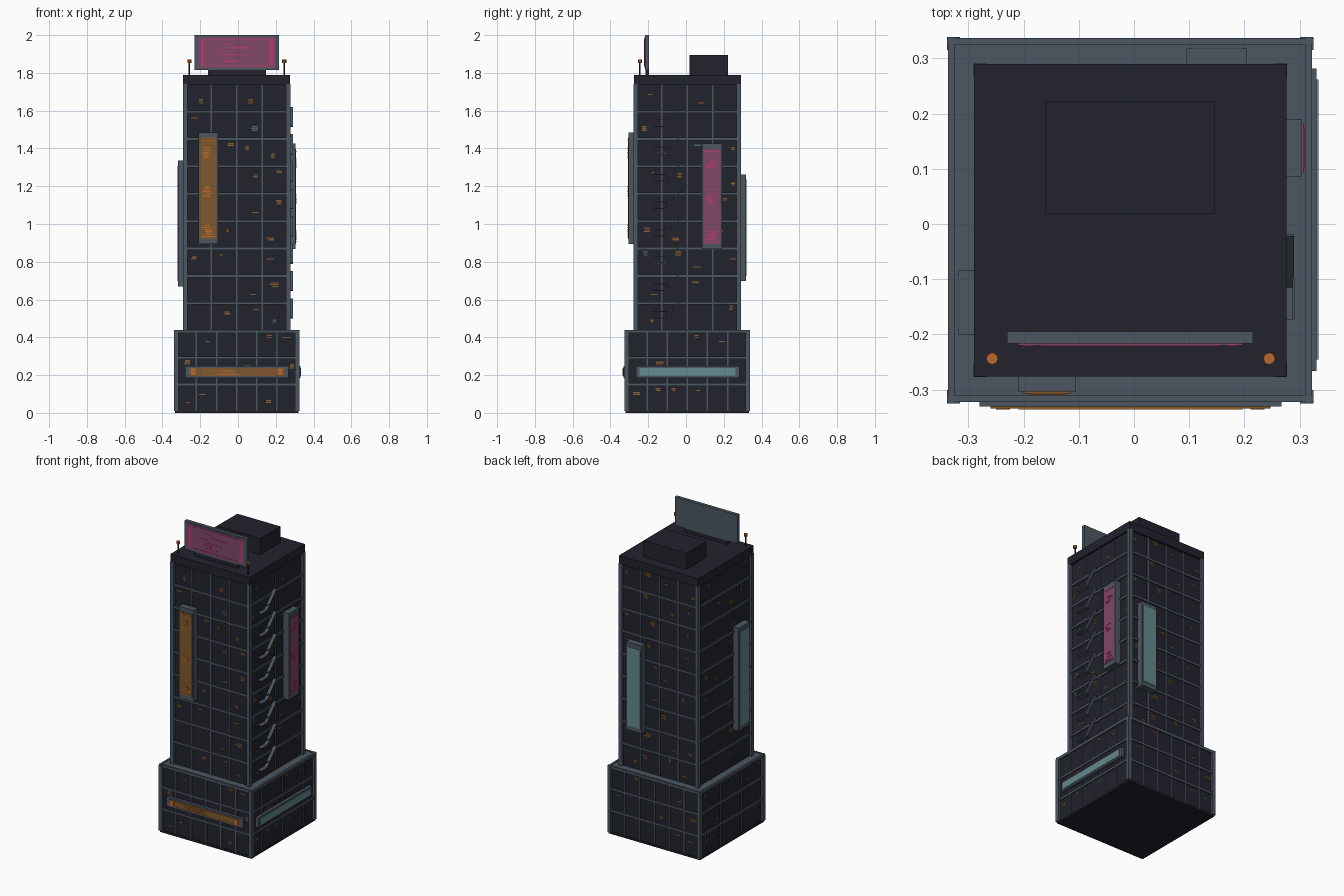
import bpy, bmesh, random
from mathutils import Vector, Matrix

random.seed(7)
if "Cube" in bpy.data.objects:
    bpy.data.objects.remove(bpy.data.objects["Cube"], do_unlink=True)

CX, CY = -0.007, 0.007
FRONT, RIGHT, BACK, LEFT = range(4)
NORMALS = [(0, -1), (1, 0), (0, 1), (-1, 0)]


def material(name, hexa):
    rgb = [int(hexa[i:i + 2], 16) / 255 for i in (0, 2, 4)]
    col = [((c + 0.055) / 1.055) ** 2.4 if c > 0.04 else c / 12.92 for c in rgb] + [1]
    m = bpy.data.materials.new(name)
    m.use_nodes = True
    m.diffuse_color = col
    bsdf = next(n for n in m.node_tree.nodes if n.type == "BSDF_PRINCIPLED")
    bsdf.inputs["Base Color"].default_value = col
    return m


DARK = material("dark wall", "22222d")
STEEL = material("blue grey steel", "4c5662")
AMBER = material("amber window", "8a6030")
COOL = material("cool window", "4a6478")
BROWN = material("dim orange screen", "80592c")
ORANGE = material("bright orange", "b8682f")
PLUM = material("dim pink screen", "804866")
PINK = material("bright pink", "b53c70")
TEAL = material("teal screen", "64898f")


class Part:
    """Collects boxes, then becomes one mesh object."""

    def __init__(self, name, *mats):
        self.name, self.mats, self.bm = name, mats, bmesh.new()

    def box(self, lo, hi, mat=0, turn=None):
        lo, hi = Vector(lo), Vector(hi)
        mid = (lo + hi) / 2
        m = Matrix.Translation(mid) @ (turn or Matrix()) @ Matrix.Diagonal((*(hi - lo), 1))
        verts = bmesh.ops.create_cube(self.bm, size=1, matrix=m)["verts"]
        for f in {f for v in verts for f in v.link_faces}:
            f.material_index = mat

    def block(self, half, z0, z1, mat=0):
        self.box((CX - half, CY - half, z0), (CX + half, CY + half, z1), mat)

    def on_face(self, side, u0, u1, z0, z1, d0, d1, mat=0):
        """Box on a facade: u runs rightward seen from outside, d is the outward distance."""
        nx, ny = NORMALS[side]
        pts = [(CX + nx * d - ny * u, CY + ny * d + nx * u) for u, d in ((u0, d0), (u1, d1))]
        xs, ys = zip(*pts)
        self.box((min(xs), min(ys), z0), (max(xs), max(ys), z1), mat)

    def done(self):
        me = bpy.data.meshes.new(self.name)
        self.bm.normal_update()
        self.bm.to_mesh(me)
        self.bm.free()
        for m in self.mats:
            me.materials.append(m)
        ob = bpy.data.objects.new(self.name, me)
        bpy.context.collection.objects.link(ob)
        return ob


def storey_block(name, wall, post, z0, z1, floors, bays, lit):
    """Dark volume with a steel grid, corner posts and scattered lit windows."""
    body = Part(name + "_walls", DARK)
    body.block(wall, z0, z1)
    body.done()
    grid = Part(name + "_frame", STEEL)
    wins = Part(name + "_windows", AMBER, COOL, BROWN)
    fh, bw = (z1 - z0) / floors, 2 * wall / bays
    for sx in (-1, 1):
        for sy in (-1, 1):
            a, b = post - 0.024, post
            x, y = sorted((sx * a, sx * b)), sorted((sy * a, sy * b))
            grid.box((CX + x[0], CY + y[0], z0), (CX + x[1], CY + y[1], z1))
    for side in range(4):
        for f in range(1, floors):
            z = z0 + f * fh
            grid.on_face(side, -wall, wall, z - 0.007, z + 0.007, wall - 0.01, wall + 0.008)
        for b in range(1, bays):
            u = -wall + b * bw
            grid.on_face(side, u - 0.004, u + 0.004, z0, z1, wall - 0.01, wall + 0.005)
        # Lit windows, each a few short slats
        for f in range(floors):
            for b in range(bays):
                if random.random() > lit:
                    continue
                w = random.uniform(0.02, 0.05)
                u = -wall + b * bw + random.uniform(0.012, bw - w - 0.012)
                z = z0 + f * fh + random.choice((0.3, 0.6, 0.75)) * fh
                mat = random.choices((0, 1, 2), (6, 1, 3))[0]
                for s in range(random.randint(1, 3)):
                    cut = random.uniform(0, w * 0.4)
                    wins.on_face(side, u + cut, u + w, z + s * 0.009, z + s * 0.009 + 0.006,
                                 wall - 0.002, wall + 0.002, mat)
    grid.done()
    wins.done()


# Podium and tower
storey_block("podium", 0.32, 0.332, 0.01, 0.432, 3, 6, 0.4)
storey_block("tower", 0.27, 0.284, 0.435, 1.74, 9, 4, 0.55)
p = Part("podium_edges", STEEL, DARK)
p.block(0.326, 0.422, 0.436)
p.block(0.326, 0.0, 0.012, 1)
for side in range(4):
    p.on_face(side, -0.332, 0.332, 0.422, 0.44, 0.318, 0.33)
p.done()

# Roof cap and plant room
p = Part("roof_cap", DARK)
p.block(0.283, 1.735, 1.79)
p.done()
p = Part("roof_plant_room", DARK)
p.box((-0.16, 0.018, 1.78), (0.147, 0.222, 1.895))
p.done()


def sign(name, side, u0, u1, z0, z1, d0, d1, dim, bright=None):
    """Steel housing with a thin glowing screen and optional bright streaks."""
    s = Part(name, STEEL, dim, bright or dim)
    s.on_face(side, u0, u1, z0, z1, d0, d1)
    tall = z1 - z0 > u1 - u0
    mu, mz = (0.008, 0.028) if tall else (0.02, 0.011)
    a, b, c, d = u0 + mu, u1 - mu, z0 + mz, z1 - mz
    s.on_face(side, a, b, c, d, d1 - 0.002, d1 + 0.003, 1)
    if bright:
        def streak(ua, ub, za, zb):
            s.on_face(side, a + (b - a) * ua, a + (b - a) * ub, c + (d - c) * za,
                      c + (d - c) * zb, d1, d1 + 0.005, 2)
        if tall:
            streak(0.1, 0.9, 0.02, 0.028)
            streak(0.1, 0.9, 0.97, 0.978)
            for base in (0.04, 0.42, 0.8):
                for k in range(5):
                    l = random.uniform(0.1, 0.4)
                    z = base + k * 0.022
                    streak(l, l + random.uniform(0.25, 0.5), z, z + 0.014)
        else:
            for e in (0.02, 0.93):
                streak(e, e + 0.05, 0.08, 0.92)
            for e in (0.06, 0.92):
                streak(0.1, 0.9, e, e + 0.025)
            for k in range(6):
                l = random.uniform(0.2, 0.45)
                z = 0.2 + k * 0.11
                streak(l, l + random.uniform(0.12, 0.35), z, z + 0.035)
    s.done()


# Facade signs
sign("front_tall_sign", FRONT, -0.203, -0.098, 0.893, 1.485, 0.265, 0.311, BROWN, ORANGE)
sign("right_tall_sign", RIGHT, 0.078, 0.183, 0.867, 1.425, 0.265, 0.311, PLUM, PINK)
sign("back_tall_sign", BACK, -0.212, -0.102, 0.697, 1.263, 0.265, 0.311, TEAL)
sign("left_tall_sign", LEFT, 0.09, 0.207, 0.67, 1.335, 0.265, 0.311, TEAL)
sign("front_podium_sign", FRONT, -0.273, 0.274, 0.185, 0.248, 0.315, 0.338, BROWN, ORANGE)
sign("right_podium_sign", RIGHT, -0.273, 0.275, 0.185, 0.248, 0.315, 0.338, TEAL)

# Roof billboard on its plinth
sign("roof_billboard", FRONT, -0.223, 0.223, 1.815, 2.0, 0.202, 0.224, PLUM, PINK)
p = Part("billboard_plinth", DARK)
p.box((-0.16, -0.215, 1.785), (0.147, -0.197, 1.817))
p.done()

# Roof beacons
for name, x in (("beacon_right", -0.257), ("beacon_left", 0.245)):
    p = Part(name, DARK, ORANGE)
    for r, z0, z1, mat in ((0.004, 1.785, 1.86, 0), (0.011, 1.853, 1.87, 1)):
        vs = bmesh.ops.create_cone(p.bm, cap_ends=True, segments=8, radius1=r, radius2=r,
                                   depth=z1 - z0,
                                   matrix=Matrix.Translation((x, -0.244, (z0 + z1) / 2)))["verts"]
        for f in {f for v in vs for f in v.link_faces}:
            f.material_index = mat
    p.done()

# Fire escape: a landing, rail and sloping flight on each storey
p = Part("fire_escape", STEEL)
for f in range(8):
    z = 0.435 + f * 0.145 + 0.07
    p.on_face(RIGHT, -0.18, -0.105, z - 0.006, z, 0.265, 0.298)
    p.on_face(RIGHT, -0.18, -0.105, z + 0.03, z + 0.034, 0.294, 0.298)
    p.box((0.268, -0.135, z + 0.046), (0.29, 0.002, z + 0.051),
          turn=Matrix.Rotation(0.82, 4, "X"))
p.done()
